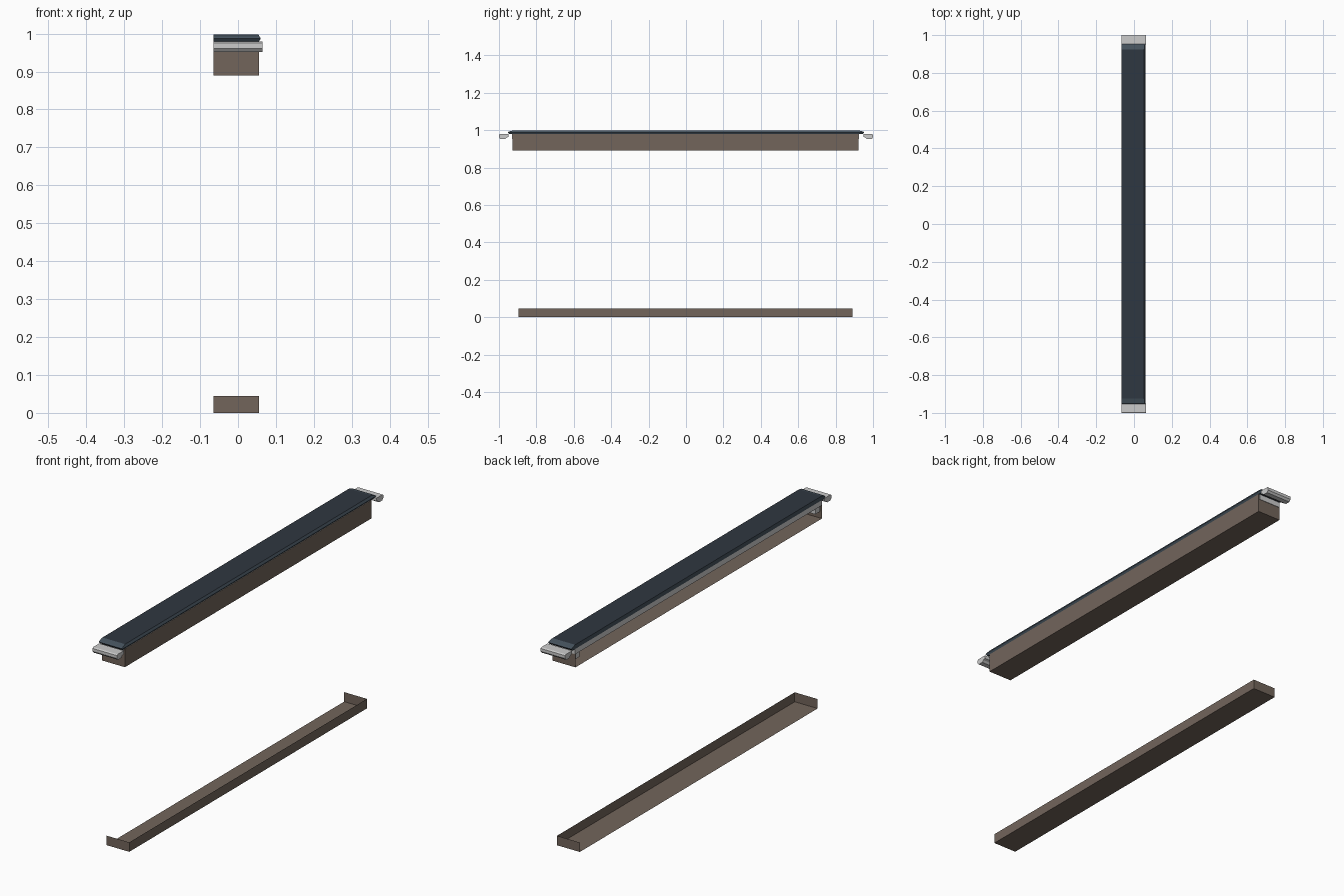
import bpy, bmesh

if "Cube" in bpy.data.objects:
    bpy.data.objects.remove(bpy.data.objects["Cube"])

X0 = -0.065  # flat back plane shared by all parts


def material(name, rgb):
    m = bpy.data.materials.new(name)
    m.diffuse_color = (*rgb, 1)
    m.use_nodes = True
    m.node_tree.nodes["Principled BSDF"].inputs["Base Color"].default_value = m.diffuse_color
    return m


BROWN = material("brown_panel", (0.17, 0.13, 0.105))
DARK = material("dark_top", (0.028, 0.038, 0.052))
EDGE = material("blue_edge", (0.06, 0.085, 0.11))
GREY = material("light_grey", (0.55, 0.55, 0.54))


def finish(name, bm, *mats):
    bmesh.ops.recalc_face_normals(bm, faces=bm.faces)
    me = bpy.data.meshes.new(name)
    bm.to_mesh(me)
    bm.free()
    for m in mats:
        me.materials.append(m)
    ob = bpy.data.objects.new(name, me)
    bpy.context.collection.objects.link(ob)
    return ob


def box(name, lo, hi, mat, open_sides=()):
    """Box; open_sides lists outward directions whose faces are removed."""
    bm = bmesh.new()
    bmesh.ops.create_cube(bm, size=1)
    for v in bm.verts:
        for i in range(3):
            v.co[i] = hi[i] if v.co[i] > 0 else lo[i]
    bm.normal_update()
    gone = [f for f in bm.faces
            if any(sum(a * b for a, b in zip(f.normal, d)) > 0.9 for d in open_sides)]
    bmesh.ops.delete(bm, geom=gone, context='FACES')
    return finish(name, bm, mat)


# Thin-walled trays, open at the top and along the back
OPEN = ((-1, 0, 0), (0, 0, 1))
box("base_plinth", (X0, -0.895, 0), (0.055, 0.89, 0.045), BROWN, OPEN)
box("counter_apron", (X0, -0.928, 0.89), (0.055, 0.923, 0.978), BROWN, OPEN)

# Grey support under the worktop, showing at the back and at the ends
box("worktop_support", (X0, -0.93, 0.953), (0.05, 0.925, 0.978), GREY)

# Worktop: stacked outlines give the pointed edge and sloping ends
bm = bmesh.new()
layers = [(0.978, 0.054, 0.945), (0.987, 0.060, 0.952), (0.992, 0.057, 0.947), (0.998, 0.054, 0.925)]
rings = []
for z, x, y in layers:
    rings.append([bm.verts.new(p) for p in
                  ((X0, -y, z), (x, -y, z), (x, y, z), (X0, y, z))])
bm.faces.new(rings[0])
for a, b in zip(rings, rings[1:]):
    for i in range(4):
        j = (i + 1) % 4
        bm.faces.new((a[i], a[j], b[j], b[i])).material_index = 1
bm.faces.new(rings[-1])
finish("worktop", bm, DARK, EDGE)

# End rails and small inner brackets, mirrored front to back
PROFILE = [(0.949, 0.979), (0.994, 0.979), (1.0, 0.975), (1.0, 0.961),
           (0.992, 0.952), (0.968, 0.952), (0.960, 0.960), (0.949, 0.964)]
for s, side in ((-1, "front"), (1, "back")):
    bm = bmesh.new()
    ends = [[bm.verts.new((x, s * y, z)) for y, z in PROFILE] for x in (X0, 0.064)]
    n = len(PROFILE)
    for i in range(n):
        j = (i + 1) % n
        bm.faces.new((ends[0][i], ends[0][j], ends[1][j], ends[1][i]))
    for e in ends:
        bm.faces.new(e)
    finish(side + "_end_rail", bm, GREY)
    y0, y1 = sorted((s * 0.885, s * 0.92))
    box(side + "_bracket", (X0 + 0.005, y0, 0.925), (0.045, y1, 0.953), GREY)
